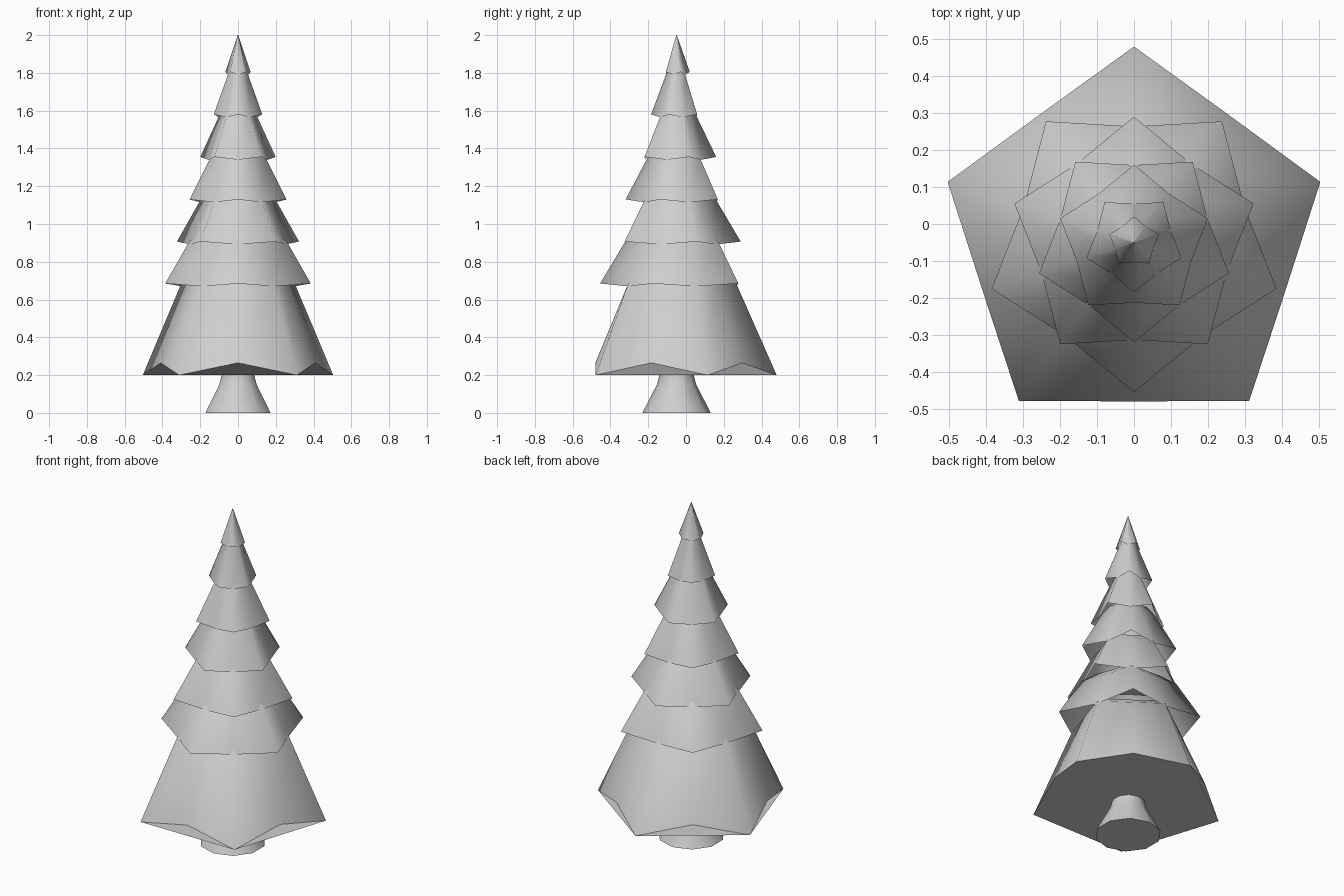
import bpy
import bmesh
import math

cube = bpy.data.objects.get("Cube")
if cube:
    bpy.data.objects.remove(cube, do_unlink=True)

AXIS_Y = -0.05  # the stem stands slightly forward of the origin

grey = bpy.data.materials.new("light grey")
grey.use_nodes = True
colour = (0.62, 0.62, 0.62, 1)
grey.diffuse_color = colour
grey.node_tree.nodes["Principled BSDF"].inputs["Base Color"].default_value = colour


def loft(name, rings, closed_below):
    """Skin a list of point rings with smooth sides and flat, sharp-edged caps."""
    bm = bmesh.new()
    loops = [[bm.verts.new(p) for p in ring] for ring in rings]
    n = len(loops[0])
    for low, high in zip(loops, loops[1:]):
        for i in range(n):
            j = (i + 1) % n
            bm.faces.new((low[i], low[j], high[j], high[i])).smooth = True
    caps = [loops[-1]]
    if closed_below:
        caps.append(loops[0][::-1])
    for cap in caps:
        for edge in bm.faces.new(cap).edges:
            edge.smooth = False
    mesh = bpy.data.meshes.new(name)
    bm.to_mesh(mesh)
    bm.free()
    mesh.materials.append(grey)
    obj = bpy.data.objects.new(name, mesh)
    bpy.context.collection.objects.link(obj)
    return obj


def ring(tip_r, mid_r, tip_z, mid_z, start):
    """Ten points that alternate between branch tips and the dips between them."""
    points = []
    for i in range(10):
        a = start + i * math.tau / 10
        r, z = (mid_r, mid_z) if i % 2 else (tip_r, tip_z)
        points.append((r * math.cos(a), AXIS_Y + r * math.sin(a), z))
    return points


# Trunk with a flared foot
loft("trunk", [ring(r, r, z, z, math.pi / 2)
               for r, z in ((0.181, 0), (0.104, 0.15), (0.091, 0.2), (0.091, 0.3))], True)

# Branch tiers: tip radius, base height, height where the cone would close
tiers = [
    (0.53, 0.2, 1.4),
    (0.405, 0.685, 1.36),
    (0.34, 0.907, 1.48),
    (0.27, 1.13, 1.64),
    (0.21, 1.355, 1.79),
    (0.135, 1.58, 1.94),
    (0.07, 1.805, 2.0),
]
for k, (radius, base, apex) in enumerate(tiers):
    lowest, last = k == 0, k == len(tiers) - 1
    dip = 0.065 if lowest else -0.015
    mid = radius * (0.811 if lowest else 0.775)
    start = math.pi / 2 if k % 2 == 0 else -math.pi / 2
    rings = [ring(radius, mid, base, base + dip, start)]
    if last:
        rings.append(ring(radius * 0.02, mid * 0.02, apex, apex, start))
    else:
        # The cone reaches the tier above, then tucks in under it
        top = tiers[k + 1][1]
        shrink = (apex - top) / (apex - base)
        for s, z in ((shrink, top), (shrink * 0.7, top + 0.06)):
            rings.append(ring(radius * s, mid * s, z, z, start))
    # Only the lowest tier has an underside; the others hang open
    loft("branch_tier_%d" % (k + 1), rings, lowest)
